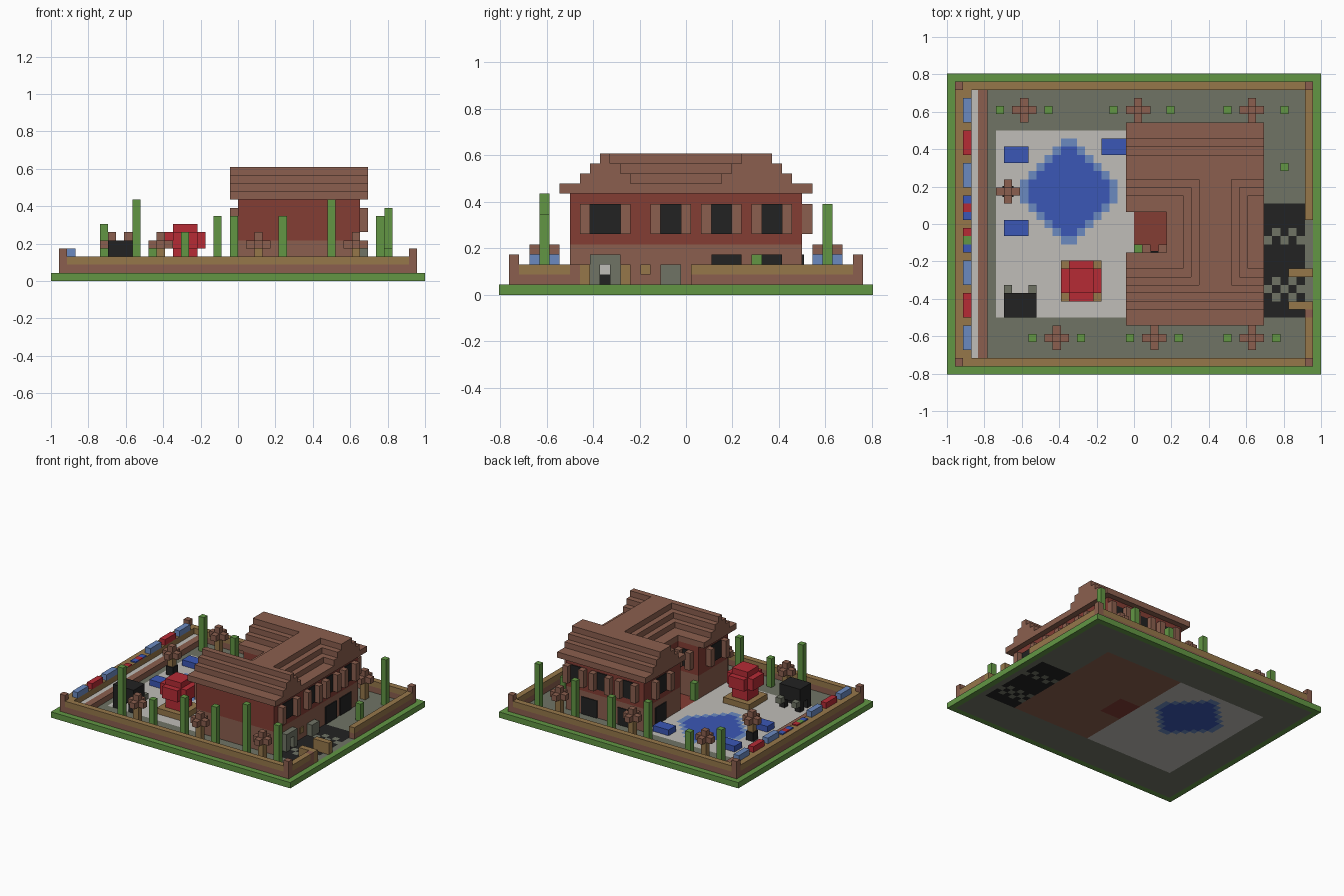
import bpy, bmesh
from mathutils import Matrix, Vector

cube = bpy.data.objects.get("Cube")
if cube:
    bpy.data.objects.remove(cube)

# Everything sits on a grid of small cubes, NX by NY across
NX, NY = 46, 37
U = 2 / NX


def linear(c):
    return c / 12.92 if c <= 0.04045 else ((c + 0.055) / 1.055) ** 2.4


def material(name, code):
    rgb = [linear(v / 255) for v in bytes.fromhex(code)] + [1]
    m = bpy.data.materials.new(name)
    m.use_nodes = True
    m.diffuse_color = rgb
    bsdf = m.node_tree.nodes["Principled BSDF"]
    bsdf.inputs["Base Color"].default_value = rgb
    bsdf.inputs["Roughness"].default_value = 0.9
    return m


GREEN = material("grass green", "629644")
BROWN = material("timber brown", "8b5f4e")
TAN = material("tan", "96774a")
GREY = material("stone grey", "707465")
WHITE = material("pale paving", "c0bdb8")
BRICK = material("brick red", "843d34")
BLUE = material("pool blue", "3b57b6")
SKY = material("light blue", "6b8ac0")
RED = material("bright red", "b62b35")
BLACK = material("black", "222222")


def finish(name, bm, mats):
    mesh = bpy.data.meshes.new(name)
    bm.to_mesh(mesh)
    bm.free()
    for m in mats:
        mesh.materials.append(m)
    ob = bpy.data.objects.new(name, mesh)
    bpy.context.collection.objects.link(ob)
    return ob


def boxes(name, mat, *spans):
    """One object from boxes given as (x0, x1, y0, y1, z0, z1) in grid units."""
    bm = bmesh.new()
    for x0, x1, y0, y1, z0, z1 in spans:
        mid = Vector((x0 + x1 - NX, y0 + y1 - NY, z0 + z1)) * U / 2
        size = Vector((x1 - x0, y1 - y0, z1 - z0)) * U
        bmesh.ops.create_cube(bm, size=1, matrix=Matrix.Translation(mid) @ Matrix.Diagonal(size).to_4x4())
    return finish(name, bm, [mat])


# Ground slab, coloured cell by cell
FLOOR = [GREEN, GREY, WHITE, BLUE, SKY, BRICK, BROWN, BLACK]


def floor_colour(i, j):
    if i in (0, NX - 1) or j in (0, NY - 1):
        return GREEN
    d = abs(j - 22)
    half = min(6, 7 - d)
    off = abs(i + 0.5 - 15)
    if off < half:
        return BLUE if off < half - 1 and d < 6 else SKY
    if 6 <= i < 23 and 7 <= j < 30:
        return WHITE
    if 23 <= i < 27 and 15 <= j < 20:
        return BRICK
    if 23 <= i < 38 and 7 <= j < 30:
        return BROWN
    if 38 <= i < 44 and 7 <= j < 21:
        checked = j in (9, 10, 11, 16, 17) and (i + j) % 2
        return GREY if checked else BLACK
    return GREY


bm = bmesh.new()
bmesh.ops.create_grid(bm, x_segments=NX, y_segments=NY, size=0.5, matrix=Matrix.Diagonal((2, NY * U, 1, 1)))
top = bmesh.ops.extrude_face_region(bm, geom=bm.faces[:], use_keep_orig=True)
bmesh.ops.translate(bm, vec=(0, 0, U), verts=[g for g in top["geom"] if isinstance(g, bmesh.types.BMVert)])
bmesh.ops.recalc_face_normals(bm, faces=bm.faces[:])
for f in bm.faces:
    c = f.calc_center_median()
    i = min(NX - 1, max(0, int(c.x / U + NX / 2)))
    j = min(NY - 1, max(0, int(c.y / U + NY / 2)))
    f.material_index = FLOOR.index(floor_colour(i, j))
finish("ground", bm, FLOOR)

# Garden wall with a gateway on the +x side
boxes("wall_base", BROWN, (1, 45, 1, 2, 1, 2), (1, 45, 35, 36, 1, 2), (1, 3, 2, 35, 1, 2),
      (44, 45, 2, 8, 1, 2), (44, 45, 19, 35, 1, 2), (44, 45, 7, 8, 2, 3))
boxes("wall_cap", TAN, (2, 44, 1, 2, 2, 3), (2, 44, 35, 36, 2, 3), (1, 3, 2, 35, 2, 3),
      (44, 45, 2, 7, 2, 3), (44, 45, 19, 35, 2, 3))
boxes("wall_posts", BROWN, *[(x, x + 1, y, y + 1, 2, 4) for x in (1, 44) for y in (1, 35)])
boxes("gate_beams", TAN, *[(42, 45, y, y + 1, 1, 3) for y in (8, 12)])

# Step and coloured blocks along the -x wall
boxes("step_front", BROWN, (3.8, 5, 2, 35, 1, 2))
boxes("step_back", WHITE, (3, 3.8, 2, 35, 1, 2))
boxes("blue_wall_blocks", SKY, *[(2, 3, y, y + 3, 3, 4) for y in (3, 11, 23, 31)])
boxes("red_wall_blocks", RED, *[(2, 3, y, y + 3, 3, 4) for y in (7, 27)])
for name, mat, rows in (("blue", BLUE, (15, 19, 21)), ("red", RED, (17, 20)), ("green", GREEN, (16,))):
    boxes(name + "_wall_tiles", mat, *[(2, 3, y, y + 1, 3, 3.2) for y in rows])

# House body: two wings joined by a middle block
WINGS = ((23, 38, 7, 15), (23, 38, 20, 30), (27, 38, 15, 20))
boxes("house_base", BROWN, *[w + (1, 5) for w in WINGS])
boxes("house_walls", BRICK, *[w + (5, 10) for w in WINGS])

# Stepped roof with a ridge on every wing
for k, step in enumerate((0, 2, 3, 4)):
    z = (10 + k, 11 + k)
    inner = max(step, 0)
    boxes("roof_layer_%d" % (k + 1), BROWN,
          (22, 39, 6 + step, 15 - inner, *z),
          (22, 39, 20 + inner, 31 - step, *z),
          (27 + step, 39 - step, 15 - inner, 20 + inner, *z))

# Windows and shutters: wall side, start and end along the wall
T = 0.15


def on_wall(side, a, b, z0, z1, depth):
    if side == "right":
        return (38, 38 + depth, a, b, z0, z1)
    if side == "left":
        return (23 - depth, 23, a, b, z0, z1)
    if side == "back":
        return (a, b, 30, 30 + depth, z0, z1)
    return (a, b, 15, 15 + depth, z0, z1)


windows = [("right", 9, 12), ("right", 16, 18), ("right", 21, 23), ("right", 26, 28),
           ("left", 9, 12), ("left", 24, 27),
           ("back", 25, 27), ("back", 30, 32), ("back", 35, 37), ("court", 25, 26)]
boxes("windows", BLACK, *[on_wall(s, a, b, 6, 9, T) for s, a, b in windows])
boxes("shutters", BROWN, *[on_wall(s, e, e + 1, 6, 9, 1) for s, a, b in windows for e in (a - 1, b)])
lower = [("right", 21, 24), ("right", 25, 28), ("back", 25, 28), ("back", 32, 35), ("left", 24, 27)]
boxes("lower_openings", BLACK, *[on_wall(s, a, b, 1, 4, T) for s, a, b in lower])

# Stone doorway and side panels facing the drive
boxes("doorway", GREY, (38, 39, 9, 10, 1, 4), (38, 39, 11, 12, 1, 4), (38, 39, 10, 11, 3, 4))
boxes("door_panel", WHITE, (38, 38 + T, 10, 11, 2, 3))
boxes("door_opening", BLACK, (38, 38 + T, 10, 11, 1, 2))
boxes("side_door", GREY, (38, 39, 16, 18, 1, 3))
boxes("wall_lamp", TAN, (38, 38 + T, 14, 15, 2, 3))

# Small trees
for n, (x, y) in enumerate([(9, 32), (23, 32), (37, 32), (7, 22), (13, 4), (25, 4), (37, 4)]):
    boxes("tree_trunk_%d" % n, TAN, (x, x + 1, y, y + 1, 1, 4))
    boxes("tree_crown_%d" % n, BROWN, (x - 1, x + 2, y, y + 1, 4, 5), (x, x + 1, y - 1, y + 2, 4, 5),
          (x, x + 1, y, y + 1, 5, 6))
boxes("tree_pot", BLACK, (6.8, 8.2, 21.8, 23.2, 1, 2.5))

# Tall green stems
back = {6: 7, 12: 5, 20: 8, 27: 7, 34: 8, 41: 9}
front = {10: 10, 16: 6, 22: 8, 28: 8, 34: 10, 40: 8}
stems = [(x, 32, h) for x, h in back.items()] + [(x, 4, h) for x, h in front.items()]
stems += [(41, 25, 4), (23, 15, 4)]
boxes("green_stems", GREEN, *[(x, x + 1, y, y + 1, 1, h) for x, y, h in stems])

# Poolside loungers
boxes("loungers", BLUE, *[(x, x + 3, y, y + 2, 1, 2) for x, y in ((7, 26), (7, 17), (19, 27))])

# Round red ornament on a tan plinth
boxes("ornament_plinth", TAN, (14, 19, 9, 14, 1, 2))
boxes("ornament", RED, (15, 18, 10, 13, 2, 7), (14, 19, 10, 13, 4, 6), (15, 18, 9, 14, 4, 6))

# Black grill on legs with grey handles
boxes("grill", BLACK, (7, 11, 7, 10, 2.5, 5),
      *[(x, x + 1, y, y + 1, 1, 2.5) for x in (7, 10) for y in (7, 9)])
boxes("grill_handles", GREY, (7, 8, 10, 11, 2, 3), (10, 11, 10, 11, 2, 3))
